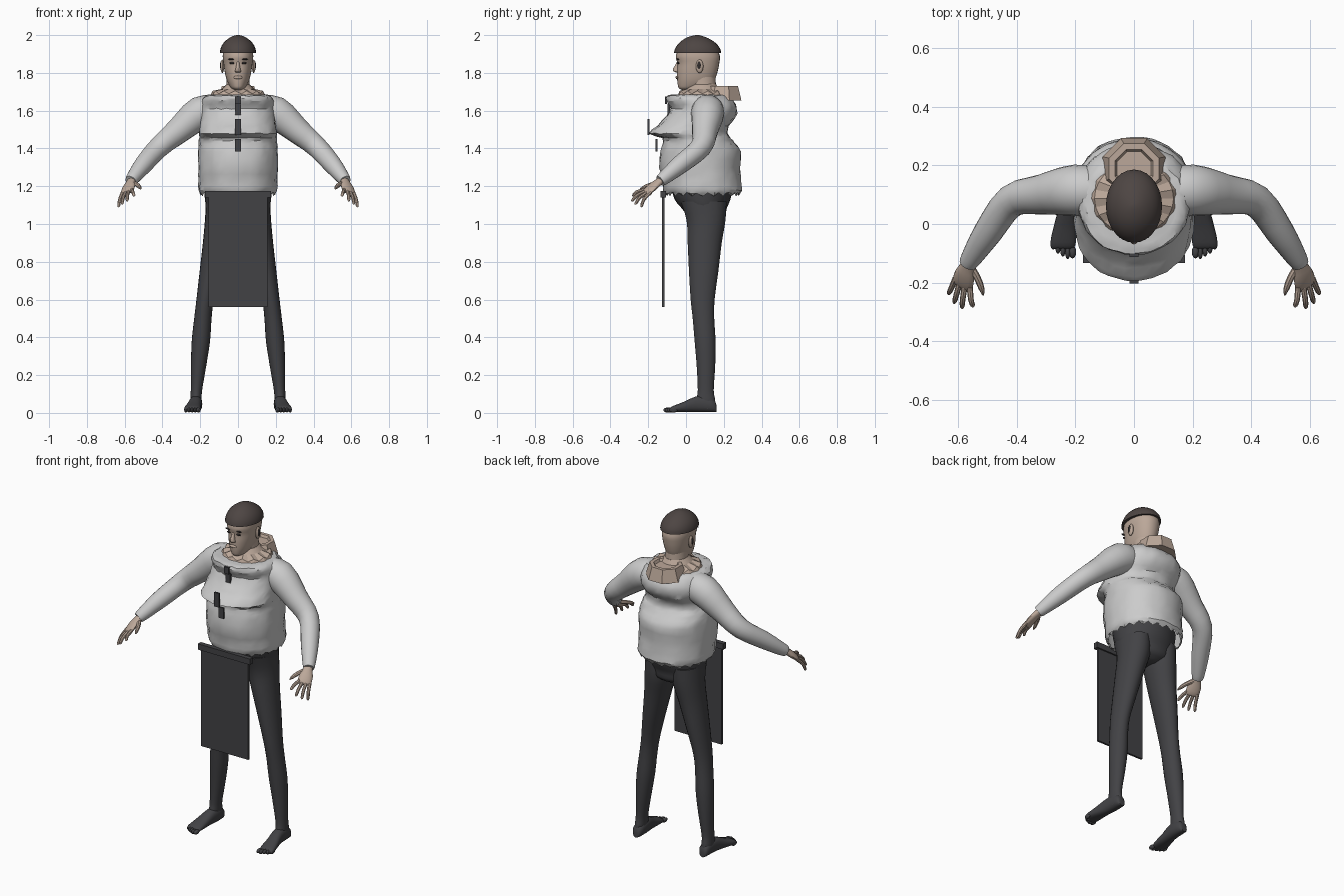
import bpy, bmesh, math, random
from mathutils import Vector as V

random.seed(4)

def material(name, rgb):
    m = bpy.data.materials.new(name)
    m.diffuse_color = (*rgb, 1)
    return m

KNIT = material("knit_grey", (0.56, 0.57, 0.55))
DARK = material("charcoal", (0.055, 0.055, 0.06))
SKIN = material("skin", (0.50, 0.39, 0.32))
CAP = material("cap_brown", (0.075, 0.06, 0.056))
EYE = material("eye_dark", (0.03, 0.025, 0.025))

def finish(name, bm, mat, mirror=False, smooth=40):
    bmesh.ops.recalc_face_normals(bm, faces=bm.faces)
    me = bpy.data.meshes.new(name)
    bm.to_mesh(me)
    bm.free()
    ob = bpy.data.objects.new(name, me)
    bpy.context.collection.objects.link(ob)
    me.materials.append(mat)
    if smooth:
        bpy.ops.object.select_all(action='DESELECT')
        ob.select_set(True)
        bpy.context.view_layer.objects.active = ob
        bpy.ops.object.shade_smooth_by_angle(angle=math.radians(smooth))
    if mirror:
        ob.modifiers.new("mirror", 'MIRROR').use_mirror_merge = False
    return ob

def spline(rows, k):
    """Catmull-Rom interpolation of equal-length tuples."""
    out = []
    for i in range(len(rows) - 1):
        a, b, c, d = (rows[max(i - 1, 0)], rows[i], rows[i + 1], rows[min(i + 2, len(rows) - 1)])
        for s in range(k):
            t = s / k
            out.append(tuple(0.5 * (2*q + (r - p)*t + (2*p - 5*q + 4*r - w)*t*t + (3*q - p - 3*r + w)*t**3)
                             for p, q, r, w in zip(a, b, c, d)))
    return out + [tuple(rows[-1])]

def ring(c, u, v, n=24, p=2.0):
    pts = []
    for i in range(n):
        a = 2 * math.pi * i / n
        x, y = math.cos(a), math.sin(a)
        pts.append(V(c) + V(u) * math.copysign(abs(x)**(2/p), x) + V(v) * math.copysign(abs(y)**(2/p), y))
    return pts

def loft(name, rings, mat, mirror=False, caps=(True, True), smooth=40):
    bm = bmesh.new()
    vs = [[bm.verts.new(p) for p in r] for r in rings]
    n = len(vs[0])
    for a, b in zip(vs, vs[1:]):
        for i in range(n):
            bm.faces.new((a[i], a[(i+1) % n], b[(i+1) % n], b[i]))
    if caps[0]:
        bm.faces.new(vs[0])
    if caps[1]:
        bm.faces.new(vs[-1])
    return finish(name, bm, mat, mirror, smooth)

def stack(rows, k=3, n=24, p=2.0):
    """Horizontal rings from rows of (z, x_min, x_max, y_front, y_back)."""
    return [ring(((x0+x1)/2, (f+b)/2, z), ((x1-x0)/2, 0, 0), (0, (b-f)/2, 0), n, p)
            for z, x0, x1, f, b in spline(rows, k)]

def sym(rows):
    return [(z, -h, h, f, b) for z, h, f, b in rows]

def tube(name, rows, mat, mirror=True, k=3, n=16):
    """Round tube along rows of (x, y, z, radius)."""
    pts = spline(rows, k)
    rings = []
    for i, q in enumerate(pts):
        t = (V(pts[min(i+1, len(pts)-1)][:3]) - V(pts[max(i-1, 0)][:3])).normalized()
        u = t.cross(V((0, 0, 1))).normalized()
        rings.append(ring(q[:3], u * q[3], u.cross(t) * q[3], n))
    return loft(name, rings, mat, mirror)

def box(name, x, y0, y1, z0, z1, mat):
    bm = bmesh.new()
    bmesh.ops.create_cube(bm, size=1)
    for v in bm.verts:
        v.co = V((v.co.x*2*x, (y0+y1)/2 + v.co.y*(y1-y0), (z0+z1)/2 + v.co.z*(z1-z0)))
    return finish(name, bm, mat, smooth=0)

def ball(name, c, s, mat, mirror=False):
    bm = bmesh.new()
    bmesh.ops.create_uvsphere(bm, u_segments=12, v_segments=8, radius=1)
    for v in bm.verts:
        v.co = V(c) + V(v.co[i]*s[i] for i in range(3))
    return finish(name, bm, mat, mirror)

# Sweater body with bulging folds and a zigzag hem
body = stack(sym([(1.155, .195, -.10, .28), (1.18, .208, -.12, .295), (1.23, .208, -.125, .29),
                  (1.30, .21, -.14, .285), (1.385, .21, -.135, .29), (1.425, .207, -.122, .262),
                  (1.455, .205, -.125, .235), (1.48, .205, -.194, .222), (1.52, .20, -.15, .225),
                  (1.56, .198, -.115, .262), (1.61, .196, -.08, .272), (1.65, .19, -.10, .255),
                  (1.678, .175, -.10, .225), (1.685, .145, -.07, .20)]), 2, 44, 2.15)
for r in body[1:-1]:
    for p in r:
        p += V([random.uniform(-.0035, .0035) for _ in range(3)])
for i, p in enumerate(body[0]):
    p.z += .014 if i % 2 else -.008
loft("sweater_body", body, KNIT, caps=(False, True), smooth=30)

# Sleeves
tube("sleeve", [(.11, .11, 1.60, .075), (.20, .115, 1.588, .088), (.32, .10, 1.49, .068),
                (.42, .078, 1.405, .056), (.50, -.03, 1.315, .049), (.555, -.115, 1.245, .036),
                (.568, -.137, 1.228, .03)], KNIT, n=20)

# Hands: flat palm, four fingers, thumb
d = V((.25, -.7, -.6)).normalized()
u = (V((.85, .25, -.35)) - d * V((.85, .25, -.35)).dot(d)).normalized()
w = d.cross(u)
palm = [(.555, -.118, 1.243, .024, .02), (.568, -.145, 1.222, .026, .018),
        (.578, -.175, 1.198, .037, .018), (.586, -.205, 1.172, .038, .014), (.588, -.215, 1.165, .03, .008)]
loft("palm", [ring(q[:3], u*q[3], w*q[4], 14) for q in spline(palm, 2)], SKIN, True)
root = V((.585, -.20, 1.175))
for i, tip in enumerate([(.55, -.285, 1.15), (.588, -.29, 1.122), (.615, -.272, 1.105), (.634, -.24, 1.09)]):
    a, t = root + u * (-.028 + .019*i), V(tip)
    m = a.lerp(t, .55) + V((.002, -.006, .006))
    tube("finger", [(*a, .0105), (*m, .0095), (*a.lerp(t, .9), .008), (*t, .002)], SKIN, n=8)
tube("thumb", [(.556, -.15, 1.218, .013), (.535, -.185, 1.208, .012), (.521, -.22, 1.195, .01),
               (.515, -.243, 1.185, .003)], SKIN, n=8)

# Trousers: hips and legs
loft("hips", stack(sym([(1.00, .04, .07, .16), (1.03, .13, .02, .205), (1.08, .165, -.02, .215),
                        (1.13, .175, -.06, .235), (1.20, .18, -.08, .25)]), 3, 28), DARK)
loft("leg", stack([(1.12, .01, .17, -.03, .215), (1.02, .012, .175, .002, .21), (.90, .045, .186, .008, .19),
                   (.75, .088, .203, .015, .172), (.60, .127, .22, .024, .152), (.50, .14, .232, .035, .15),
                   (.38, .148, .245, .045, .157), (.25, .168, .249, .056, .155), (.12, .19, .25, .062, .147),
                   (.07, .193, .252, .055, .155), (.02, .20, .25, .07, .155)], 3, 22), DARK, True)

# Feet: sections run from heel to toes as (y, centre x, half width, height)
foot = [(.162, .222, .015, .03), (.15, .222, .028, .065), (.10, .222, .033, .085), (.05, .226, .034, .083),
        (0, .234, .038, .06), (-.045, .24, .043, .042), (-.075, .243, .042, .03), (-.085, .244, .036, .02)]
loft("foot", [ring((x, y, h/2 + .004), (r, 0, 0), (0, 0, h/2), 18, 2.4) for y, x, r, h in spline(foot, 2)], DARK, True)
for i, y in enumerate((-.108, -.11, -.102, -.092, -.078)):
    ball("toe", (.210 + i*.0165, y + .012, .015), (.0125 if i == 0 else .009, .022, .013), DARK, True)

# Apron panel and waistband
box("apron_panel", .157, -.127, -.115, .56, 1.145, DARK)
box("apron_waistband", .174, -.134, -.106, 1.14, 1.175, DARK)

# Front closure strips
for y, z0, z1 in ((-.107, 1.635, 1.675), (-.092, 1.57, 1.637), (-.199, 1.47, 1.555), (-.156, 1.385, 1.45)):
    box("closure_strip", .016, y - .005, y + .006, z0, z1, DARK)

# Ragged skin yoke, neck and faceted back collar
yoke = stack(sym([(1.665, .155, -.05, .225), (1.695, .135, -.035, .21), (1.715, .085, .0, .175), (1.74, .06, .02, .16)]), 1, 26)
for i, p in enumerate(yoke[1]):
    p.z += .01 if i % 2 else -.006
loft("neck_yoke", yoke, SKIN, smooth=15)
loft("neck", stack(sym([(1.66, .07, .01, .17), (1.72, .062, .02, .16), (1.79, .06, .01, .155)])), SKIN)
col = [ring((0, y, z), (r*math.cos(.3927), r*math.sin(.3927), 0), (-r*math.sin(.3927), r*math.cos(.3927), 0), 8)
       for r, y, z in ((.117, .185, 1.655), (.092, .19, 1.73), (.07, .19, 1.73), (.062, .19, 1.715))]
loft("back_collar", col, SKIN, smooth=0)

# Head
loft("head", stack(sym([(1.71, .02, -.022, .06), (1.72, .036, -.038, .09), (1.74, .05, -.044, .135),
                        (1.77, .062, -.047, .155), (1.81, .071, -.048, .168), (1.85, .077, -.046, .176),
                        (1.89, .081, -.054, .179), (1.94, .075, -.035, .16)]), 3, 28, 2.15), SKIN)
nose = [(1.86, .008, -.048), (1.84, .009, -.058), (1.82, .013, -.070), (1.808, .017, -.066), (1.802, .012, -.05)]
loft("nose", stack([(z, -h, h, f, -.03) for z, h, f in nose], 2, 12), SKIN)
ball("lips", (0, -.047, 1.776), (.024, .008, .009), SKIN)
ball("eye", (.032, -.041, 1.852), (.013, .006, .006), EYE, True)
ball("brow", (.033, -.043, 1.872), (.02, .007, .004), EYE, True)
ball("ear", (.083, .072, 1.835), (.01, .02, .036), SKIN, True)
ball("ear_hollow", (.091, .069, 1.84), (.004, .01, .02), EYE, True)

# Dome cap
loft("cap", stack(sym([(1.906, .096, -.064, .186), (1.93, .092, -.057, .18), (1.96, .076, -.035, .155),
                       (1.985, .046, .0, .115), (1.997, .02, .035, .08), (2.0, .004, .055, .065)]), 2, 28), CAP)
